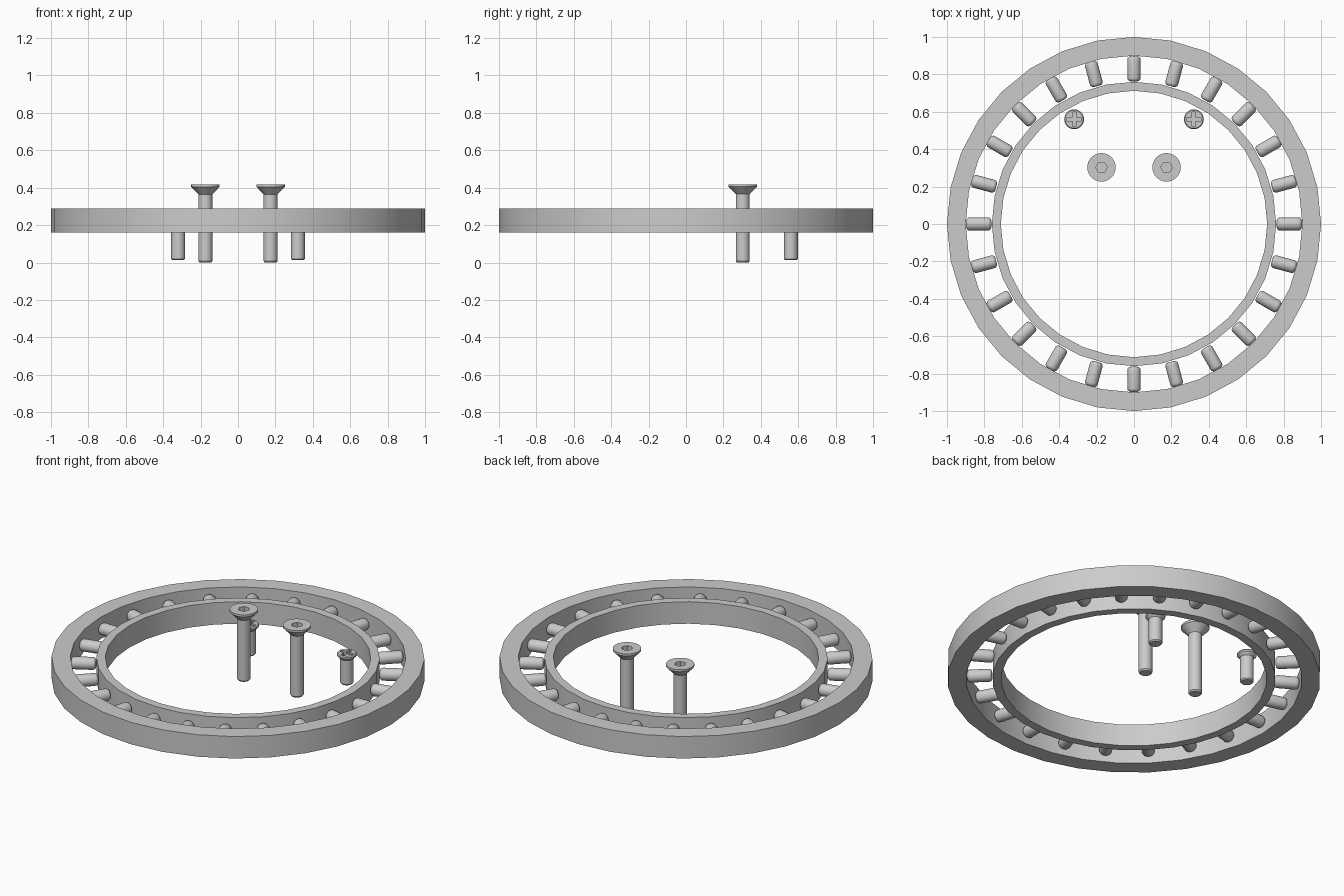
import bpy, bmesh, math
from math import pi, sin, cos
from mathutils import Matrix, Vector

cube = bpy.data.objects.get("Cube")
if cube:
    bpy.data.objects.remove(cube, do_unlink=True)

steel = bpy.data.materials.new("grey steel")
steel.use_nodes = True
steel.diffuse_color = (0.6, 0.6, 0.6, 1)
steel.node_tree.nodes["Principled BSDF"].inputs["Base Color"].default_value = (0.6, 0.6, 0.6, 1)


def add_object(name, bm):
    bmesh.ops.recalc_face_normals(bm, faces=bm.faces)
    mesh = bpy.data.meshes.new(name)
    bm.to_mesh(mesh)
    bm.free()
    mesh.materials.append(steel)
    obj = bpy.data.objects.new(name, mesh)
    bpy.context.collection.objects.link(obj)
    return obj


def activate(obj):
    bpy.ops.object.select_all(action='DESELECT')
    obj.select_set(True)
    bpy.context.view_layer.objects.active = obj


def smooth(obj):
    activate(obj)
    bpy.ops.object.shade_smooth_by_angle(angle=math.radians(30))


def lathe(name, profile, sides, closed=False):
    """Turn a (radius, height) profile around z; open profiles get end caps."""
    bm = bmesh.new()
    loops = [[bm.verts.new((r * cos(2 * pi * i / sides), r * sin(2 * pi * i / sides), z))
              for i in range(sides)] for r, z in profile]
    pairs = list(zip(loops, loops[1:]))
    if closed:
        pairs.append((loops[-1], loops[0]))
    else:
        bm.faces.new(loops[0])
        bm.faces.new(loops[-1])
    for a, b in pairs:
        for i in range(sides):
            j = (i + 1) % sides
            bm.faces.new((a[i], a[j], b[j], b[i]))
    return add_object(name, bm)


def cut(obj, cutter):
    cutter.hide_render = True
    mod = obj.modifiers.new("recess", 'BOOLEAN')
    mod.operation = 'DIFFERENCE'
    mod.solver = 'EXACT'
    mod.object = cutter
    activate(obj)
    bpy.ops.object.modifier_apply(modifier=mod.name)
    bpy.data.objects.remove(cutter, do_unlink=True)


def box(name, size, centre):
    bm = bmesh.new()
    bmesh.ops.create_cube(bm, size=1, matrix=Matrix.Translation(centre) @ Matrix.Diagonal((*size, 1)))
    return add_object(name, bm)


def mirrored_pair(obj, x, y, name):
    twin = obj.copy()
    bpy.context.collection.objects.link(twin)
    obj.location, twin.location = (x, y, 0), (-x, y, 0)
    obj.name, twin.name = "left_" + name, "right_" + name


# Bearing races
BOTTOM, TOP = 0.16, 0.29
for name, inner, outer in (("outer_race", 0.90, 1.0), ("inner_race", 0.712, 0.76)):
    smooth(lathe(name, [(inner, BOTTOM), (outer, BOTTOM), (outer, TOP), (inner, TOP)], 32, True))

# Radial rollers with rounded ends
R, HALF, ROUND = 0.035, 0.067, 0.018
arc = [(R - ROUND + ROUND * cos(a), HALF - ROUND + ROUND * sin(a))
       for a in (k * pi / 8 for k in range(5))]
roller = lathe("roller", [(r, -z) for r, z in reversed(arc)] + arc, 20)
smooth(roller)
COUNT = 24
for i in range(COUNT):
    obj = roller if i == 0 else roller.copy()
    if i:
        bpy.context.collection.objects.link(obj)
    angle = 2 * pi * i / COUNT
    obj.name = f"roller_{i + 1}"
    obj.rotation_euler = (0, pi / 2, angle)
    obj.location = Vector((0.83 * cos(angle), 0.83 * sin(angle), (BOTTOM + TOP) / 2))

# Long countersunk screws with hexagonal sockets
long_screw = lathe("long_screw", [(0.031, 0), (0.037, 0.008), (0.037, 0.365),
                                  (0.076, 0.405), (0.076, 0.417)], 32)
cut(long_screw, lathe("hex_cutter", [(0.031, 0.385), (0.031, 0.45)], 6))
smooth(long_screw)
mirrored_pair(long_screw, 0.174, 0.303, "long_screw")

# Short screws with cross recesses
short_screw = lathe("short_screw", [(0.031, 0.013), (0.037, 0.02), (0.037, 0.162),
                                    (0.053, 0.178), (0.053, 0.187), (0.048, 0.193)], 32)
for size in ((0.076, 0.02, 0.06), (0.02, 0.076, 0.06)):
    cut(short_screw, box("cross_cutter", size, (0, 0, 0.2)))
smooth(short_screw)
mirrored_pair(short_screw, 0.32, 0.56, "short_screw")
